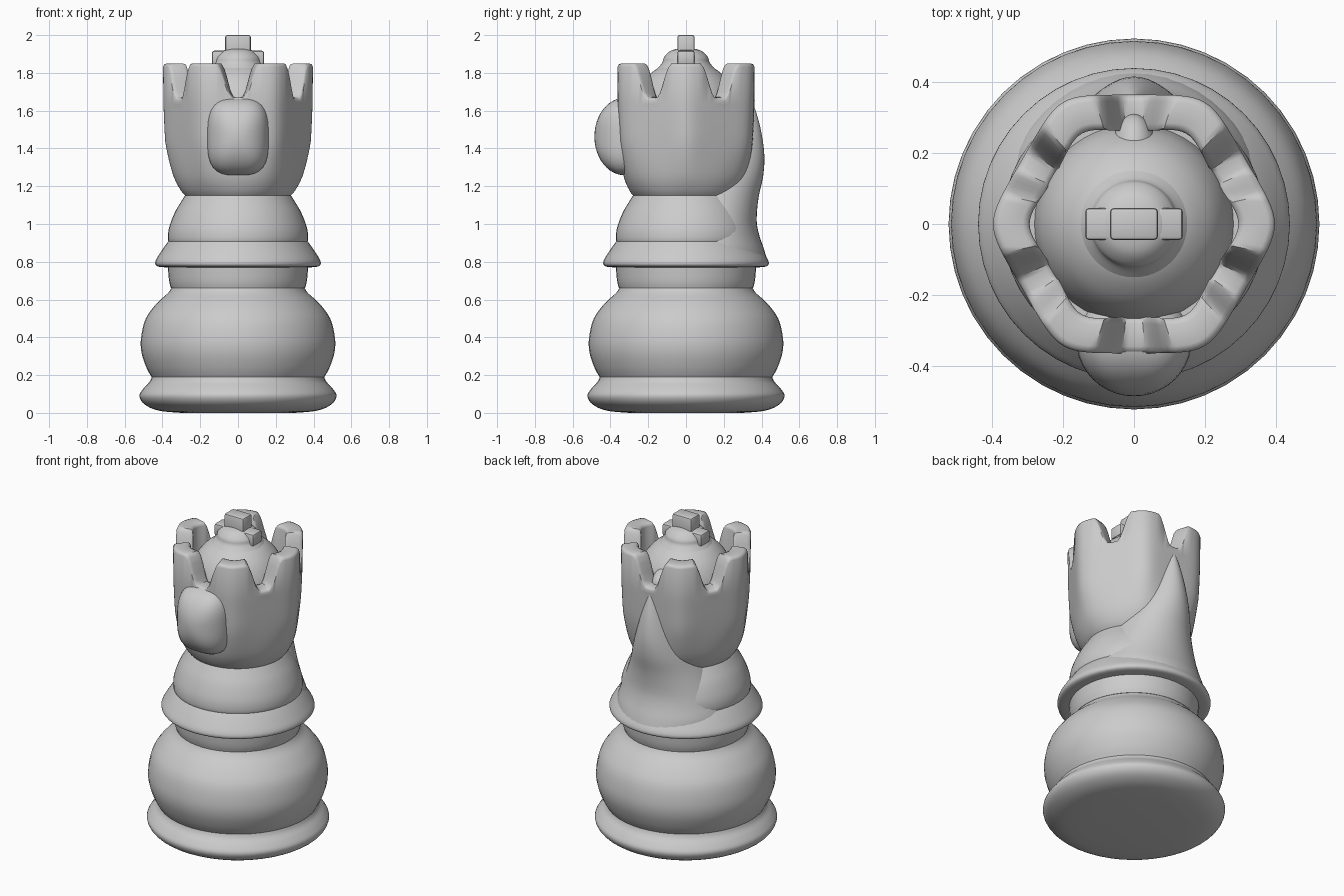
import bpy, bmesh, math
from mathutils import Vector

if "Cube" in bpy.data.objects:
    bpy.data.objects.remove(bpy.data.objects["Cube"])


def finish(name, bm, angle=40):
    bmesh.ops.remove_doubles(bm, verts=bm.verts, dist=1e-5)
    bmesh.ops.recalc_face_normals(bm, faces=bm.faces)
    me = bpy.data.meshes.new(name)
    bm.to_mesh(me)
    bm.free()
    ob = bpy.data.objects.new(name, me)
    bpy.context.collection.objects.link(ob)
    bpy.ops.object.select_all(action='DESELECT')
    ob.select_set(True)
    bpy.context.view_layer.objects.active = ob
    bpy.ops.object.shade_smooth_by_angle(angle=math.radians(angle))
    return ob


def spline(pts, n=4):
    """Smooth curve through the given points."""
    p = [Vector(q) for q in pts]
    p = [p[0]] + p + [p[-1]]
    out = []
    for a, b, c, d in zip(p, p[1:], p[2:], p[3:]):
        for k in range(n):
            t = k / n
            out.append(0.5 * (2 * b + (c - a) * t + (2 * a - 5 * b + 4 * c - d) * t * t
                              + (3 * b - a - 3 * c + d) * t ** 3))
    return out + [p[-1]]


def skin(name, rings, angle=40, cap=True):
    """Join closed rings of points into a surface."""
    bm = bmesh.new()
    vs = [[bm.verts.new(q) for q in r] for r in rings]
    n = len(rings[0])
    for a, b in zip(vs, vs[1:]):
        for i in range(n):
            j = (i + 1) % n
            bm.faces.new((a[i], a[j], b[j], b[i]))
    if cap:
        bm.faces.new(vs[0])
        bm.faces.new(vs[-1])
    return finish(name, bm, angle)


def lathe(name, pts, seg=48):
    rings = []
    for q in spline(pts):
        r = max(q[0], 0.002)
        rings.append([(r * math.cos(2 * math.pi * i / seg), r * math.sin(2 * math.pi * i / seg), q[1])
                      for i in range(seg)])
    return skin(name, rings)


# Turned parts, from the floor up
lathe("foot", [(0.30, 0.0), (0.42, 0.012), (0.495, 0.045), (0.522, 0.09),
               (0.50, 0.13), (0.468, 0.165), (0.455, 0.195)])
lathe("belly", [(0.455, 0.185), (0.485, 0.24), (0.511, 0.32), (0.513, 0.40), (0.488, 0.50),
                (0.43, 0.58), (0.37, 0.635), (0.345, 0.675)])
lathe("neck", [(0.355, 0.66), (0.365, 0.70), (0.372, 0.78)])
lathe("collar", [(0.36, 0.77), (0.425, 0.775), (0.438, 0.80), (0.41, 0.85), (0.375, 0.90), (0.35, 0.93)])
lathe("waist", [(0.36, 0.89), (0.371, 0.92), (0.365, 0.98), (0.335, 1.06), (0.30, 1.12), (0.275, 1.16)])
lathe("dome", [(0.28, 1.58), (0.265, 1.67), (0.225, 1.755), (0.165, 1.815), (0.10, 1.85)])
lathe("cap", [(0.15, 1.825), (0.125, 1.855), (0.115, 1.885), (0.075, 1.92), (0.0, 1.935)])


# Crown: round below, rounded hexagon above, with six notches
def hexagon(t):
    s = sum(max(0, math.cos(t - math.radians(30 + 60 * k))) ** 12 for k in range(6))
    return s ** (-1 / 12)


SEG = 144
outer = [(0.275, 1.145), (0.30, 1.18), (0.328, 1.25), (0.346, 1.36), (0.356, 1.50), (0.362, 1.66)]
profile = spline(outer, 3)
columns = []
for i in range(SEG):
    t = 2 * math.pi * i / SEG
    deg = math.degrees(t) % 60
    u = min(1, max(0, (abs(deg - 30) - 4) / 14))
    top = 1.67 + 0.18 * (u * u * (3 - 2 * u))
    col = []
    for r, z in profile:
        f = min(1, (z - 1.145) / 0.3)
        col.append((r * (1 + (hexagon(t) - 1) * f), 1.145 + (z - 1.145) * 0.95))
    R = 0.364 * hexagon(t)
    I = R - 0.103
    col += [(R, top - 0.018), (R - 0.006, top - 0.005), (R - 0.02, top),
            (I + 0.02, top), (I + 0.005, top - 0.006), (I, top - 0.02), (I, 1.58)]
    columns.append([(r * math.cos(t), r * math.sin(t), z) for r, z in col])
skin("crown", list(zip(*columns)), 50)


# Cape up the back: z, half width, rear y, centre y
cape = [(0.80, 0.36, 0.432, 0.06), (0.87, 0.355, 0.412, 0.08), (0.94, 0.325, 0.388, 0.10),
        (1.02, 0.285, 0.374, 0.13), (1.14, 0.235, 0.384, 0.14), (1.25, 0.19, 0.408, 0.17),
        (1.36, 0.145, 0.415, 0.20), (1.48, 0.095, 0.400, 0.24), (1.58, 0.05, 0.375, 0.27),
        (1.67, 0.005, 0.345, 0.30)]
rings = []
for z, w, back, cy in spline(cape, 3):
    rings.append([(w * math.cos(a), cy + (back - cy) * math.sin(a), z)
                  for a in (math.pi * k / 24 for k in range(25))])
skin("cape", rings, 60)


# Rounded blocks: front emblem pad and the ridge behind the dome
def rounded(name, centre, size, power):
    bm = bmesh.new()
    bmesh.ops.create_uvsphere(bm, u_segments=40, v_segments=24, radius=1)
    for v in bm.verts:
        n = (abs(v.co.x) ** power + abs(v.co.z) ** power) ** (1 / power)
        m = math.hypot(v.co.x, v.co.z)
        k = m / n if n > 1e-6 else 1
        v.co = Vector((v.co.x * k * size[0], v.co.y * size[1], v.co.z * k * size[2])) + Vector(centre)
    return finish(name, bm, 60)


rounded("front_pad", (0, -0.325, 1.463), (0.163, 0.16, 0.205), 3.2)
rounded("dome_ridge", (0, 0.19, 1.66), (0.065, 0.12, 0.085), 2)


# Finial cross
def block(name, loc, size):
    bm = bmesh.new()
    bmesh.ops.create_cube(bm, size=1)
    for v in bm.verts:
        v.co = Vector([v.co[k] * size[k] + loc[k] for k in range(3)])
    bmesh.ops.bevel(bm, geom=bm.edges[:], offset=0.011, segments=2, profile=0.5, affect='EDGES')
    return finish(name, bm)


block("cross_bar", (0, 0, 1.88), (0.275, 0.09, 0.075))
block("cross_post", (0, 0, 1.935), (0.135, 0.09, 0.13))
